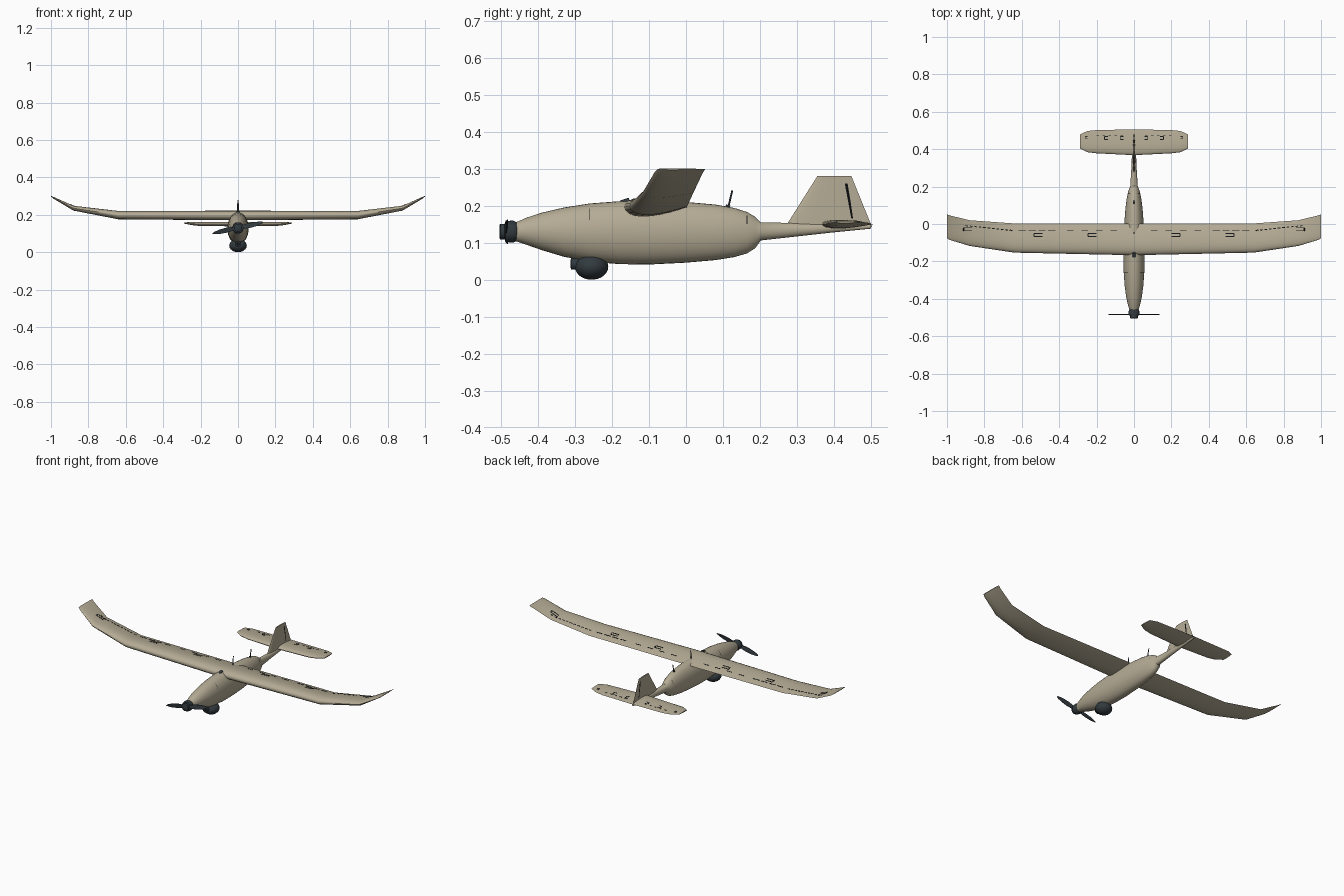
import bpy, bmesh, math
from mathutils import Vector

cube = bpy.data.objects.get("Cube")
if cube:
    bpy.data.objects.remove(cube)


def make_material(name, color):
    mat = bpy.data.materials.new(name)
    mat.use_nodes = True
    mat.diffuse_color = (*color, 1)
    mat.node_tree.nodes["Principled BSDF"].inputs["Base Color"].default_value = (*color, 1)
    return mat


SAND = make_material("sand", (0.46, 0.41, 0.30))
SLATE = make_material("dark slate", (0.032, 0.043, 0.050))
BLACK = make_material("black", (0.008, 0.009, 0.010))


def finish(name, bm, mat, smooth=True):
    bmesh.ops.recalc_face_normals(bm, faces=bm.faces)
    mesh = bpy.data.meshes.new(name)
    bm.to_mesh(mesh)
    bm.free()
    mesh.materials.append(mat)
    obj = bpy.data.objects.new(name, mesh)
    bpy.context.collection.objects.link(obj)
    if smooth:
        bpy.ops.object.select_all(action="DESELECT")
        bpy.context.view_layer.objects.active = obj
        obj.select_set(True)
        bpy.ops.object.shade_smooth_by_angle(angle=math.radians(35))
    return obj


def loft(name, rings, mat):
    """Skin a list of equal-length rings and cap both ends."""
    bm = bmesh.new()
    loops = [[bm.verts.new(p) for p in ring] for ring in rings]
    n = len(loops[0])
    for a, b in zip(loops, loops[1:]):
        for i in range(n):
            j = (i + 1) % n
            bm.faces.new((a[i], a[j], b[j], b[i]))
    bm.faces.new(loops[0])
    bm.faces.new(loops[-1])
    return finish(name, bm, mat)


def ellipse(y, zc, rx, rz, sides=32):
    angles = [math.tau * i / sides for i in range(sides)]
    return [(rx * math.cos(a), y, zc + rz * math.sin(a)) for a in angles]


def thickness(u):
    """Half thickness of an airfoil of unit thickness."""
    return 5 * (0.2969 * u ** 0.5 - 0.126 * u - 0.3516 * u ** 2 + 0.2843 * u ** 3 - 0.1036 * u ** 4)


def airfoil(le, te, t, steps=12):
    """Chord position and offset, round the section."""
    us = [(1 - math.cos(math.pi * i / steps)) / 2 for i in range(steps + 1)]
    upper = [(le + u * (te - le), thickness(u) * t) for u in reversed(us)]
    lower = [(le + u * (te - le), -thickness(u) * t) for u in us[1:]]
    return upper + lower


def lifting_surface(name, half):
    """half: rows of span x, leading y, trailing y, mid z, thickness."""
    full = [(-s[0], *s[1:]) for s in reversed(half)] + half[1:]
    return loft(name, [[(x, y, z + o) for y, o in airfoil(le, te, t)]
                       for x, le, te, z, t in full], SAND)


def top_point(half, x, y):
    """Point just above the upper skin of a lifting surface."""
    for a, b in zip(half, half[1:]):
        if abs(x) <= b[0]:
            break
    k = (abs(x) - a[0]) / (b[0] - a[0])
    le, te, z, t = [p + k * (q - p) for p, q in zip(a[1:], b[1:])]
    u = min(max((y - le) / (te - le), 0), 1)
    return Vector((x, y, z + thickness(u) * t + 0.0015))


def skin_lines(name, half, lines, width=0.005):
    """Mirrored thin plates that lie on the upper skin."""
    bm = bmesh.new()
    for x0, y0, x1, y1 in lines:
        along = Vector((x1 - x0, y1 - y0)).normalized() * width / 2
        for side in (-1, 1):
            corners = [(x0 - along.y, y0 + along.x), (x0 + along.y, y0 - along.x),
                       (x1 + along.y, y1 - along.x), (x1 - along.y, y1 + along.x)]
            bm.faces.new([bm.verts.new(top_point(half, side * x, y)) for x, y in corners])
    bm.normal_update()
    for f in bm.faces:
        if f.normal.z < 0:
            f.normal_flip()
    bmesh.ops.solidify(bm, geom=bm.faces[:], thickness=0.001)
    return finish(name, bm, BLACK, False)


def dashes(x0, y0, x1, y1, count, fill=0.6):
    step = 1 / count
    mix = lambda k: (x0 + k * (x1 - x0), y0 + k * (y1 - y0))
    return [(*mix(i * step), *mix((i + fill) * step)) for i in range(count)]


def hatch(x, y, w=0.045, h=0.016):
    """Open-sided servo cover outline."""
    return [(x, y, x + w, y), (x, y + h, x + w, y + h), (x + w, y, x + w, y + h)]


def tube(name, start, end, r, mat, sides=12):
    a, b = Vector(start), Vector(end)
    q = (b - a).to_track_quat("Z", "Y")
    ring = [q @ Vector((r * math.cos(math.tau * i / sides), r * math.sin(math.tau * i / sides), 0))
            for i in range(sides)]
    return loft(name, [[a + p for p in ring], [b + p for p in ring]], mat)


# Fuselage and tail boom: y, top, bottom, half width
body = [(-0.46, 0.155, 0.104, 0.024), (-0.43, 0.168, 0.094, 0.033), (-0.39, 0.181, 0.080, 0.042),
        (-0.33, 0.195, 0.062, 0.050), (-0.26, 0.206, 0.049, 0.055), (-0.18, 0.212, 0.042, 0.057),
        (-0.10, 0.213, 0.041, 0.056), (0, 0.210, 0.046, 0.052), (0.08, 0.203, 0.053, 0.046),
        (0.13, 0.194, 0.061, 0.040), (0.165, 0.183, 0.071, 0.033), (0.187, 0.170, 0.085, 0.027),
        (0.202, 0.155, 0.106, 0.020), (0.3, 0.153, 0.117, 0.014), (0.4, 0.151, 0.128, 0.010),
        (0.5, 0.149, 0.138, 0.006)]
loft("fuselage", [ellipse(y, (t + b) / 2, w, (t - b) / 2) for y, t, b, w in body], SAND)

# Hatch seams on the upper sides of the fuselage
for name, (y, t, b, w) in (("front_hatch_seam", body[4]), ("rear_hatch_seam", body[10])):
    bm = bmesh.new()
    for side in (-1, 1):
        arc = [math.radians(25 + 10 * i) for i in range(4)]
        rows = [[bm.verts.new((side * (w + 0.001) * math.cos(a), y + d,
                               (t + b) / 2 + ((t - b) / 2 + 0.001) * math.sin(a)))
                 for a in arc] for d in (-0.001, 0.001)]
        for i in range(3):
            bm.faces.new((rows[0][i], rows[0][i + 1], rows[1][i + 1], rows[1][i]))
    finish(name, bm, BLACK, False)

# Wing with upturned tips
wing = [(0, -0.167, 0.003, 0.196, 0.052), (0.64, -0.153, 0.003, 0.198, 0.045),
        (0.88, -0.117, 0.020, 0.235, 0.026), (0.985, -0.085, 0.046, 0.290, 0.010),
        (1.0, -0.076, 0.052, 0.299, 0.004)]
lifting_surface("wing", wing)
skin_lines("aileron_hinge", wing,
           dashes(0.42, -0.036, 0.63, -0.036, 4, 0.75) + dashes(0.65, -0.034, 0.91, -0.008, 11))
skin_lines("flap_hinge", wing, dashes(0.09, -0.036, 0.40, -0.036, 4, 0.45), 0.004)
skin_lines("wing_servo_covers", wing, hatch(0.20, -0.067) + hatch(0.49, -0.067) + hatch(0.865, -0.036))

# Horizontal tail
tail = [(0, 0.368, 0.506, 0.150, 0.024), (0.2, 0.378, 0.502, 0.150, 0.022),
        (0.25, 0.384, 0.497, 0.153, 0.016), (0.29, 0.405, 0.478, 0.156, 0.006)]
lifting_surface("horizontal_tail", tail)
skin_lines("elevator_hinge", tail, dashes(0.06, 0.474, 0.22, 0.474, 5, 0.4), 0.004)
skin_lines("tail_servo_covers", tail,
           hatch(0.055, 0.452, 0.018) + hatch(0.14, 0.452, 0.018) + hatch(0.248, 0.458, 0.012, 0.01), 0.004)

# Fin and rudder hinge line
fin = [(0.142, 0.268, 0.503, 0.014), (0.28, 0.355, 0.447, 0.007)]
loft("fin", [[(o, y, z) for y, o in airfoil(le, te, t)] for z, le, te, t in fin], SAND)
tube("rudder_hinge", (0, 0.449, 0.165), (0, 0.433, 0.26), 0.0042, BLACK, 6)

# Aerials and wing clamp
tube("rear_aerial", (0, 0.113, 0.19), (0, 0.125, 0.241), 0.0025, SLATE)
tube("rear_aerial_base", (0, 0.111, 0.19), (0, 0.114, 0.202), 0.006, SLATE)
tube("wing_aerial", (0, -0.05, 0.20), (0, -0.044, 0.262), 0.0025, SLATE)
tube("wing_clamp", (0, -0.176, 0.205), (0, -0.152, 0.213), 0.009, SLATE)

# Motor housing: y, radius
motor = [(-0.504, 0.018), (-0.502, 0.021), (-0.490, 0.021), (-0.488, 0.028),
         (-0.468, 0.030), (-0.455, 0.024), (-0.442, 0.008)]
loft("motor_housing", [ellipse(y, 0.13, r, r, 24) for y, r in motor], SLATE)

# Two-blade propeller: distance from hub, front edge, rear edge
blade = [(0.0, -0.008, 0.008), (0.03, -0.011, 0.009), (0.06, -0.015, 0.012),
         (0.10, -0.013, 0.010), (0.13, -0.007, 0.004), (0.139, -0.002, 0.001)]
tilt = math.radians(13)
for name, turn in (("left_propeller_blade", tilt), ("right_propeller_blade", tilt + math.pi)):
    c, s = math.cos(turn), math.sin(turn)
    rings = []
    for d, lo, hi in blade:
        corners = [(lo, -0.0035), (hi, 0.0005), (hi, 0.0035), (lo, -0.0005)]
        rings.append([(d * c - e * s, -0.484 + y, 0.13 + d * s + e * c) for e, y in corners])
    loft(name, rings, SLATE)

# Camera ball under the nose
bm = bmesh.new()
bmesh.ops.create_uvsphere(bm, u_segments=28, v_segments=16, radius=1)
for v in bm.verts:
    v.co = (v.co.x * 0.047, -0.255 + v.co.y * 0.045, 0.035 + v.co.z * 0.035)
finish("camera_ball", bm, SLATE)
tube("camera_lens_barrel", (0, -0.311, 0.043), (0, -0.26, 0.043), 0.016, SLATE, 20)
tube("camera_lens", (0, -0.312, 0.043), (0, -0.309, 0.043), 0.011, BLACK, 20)
